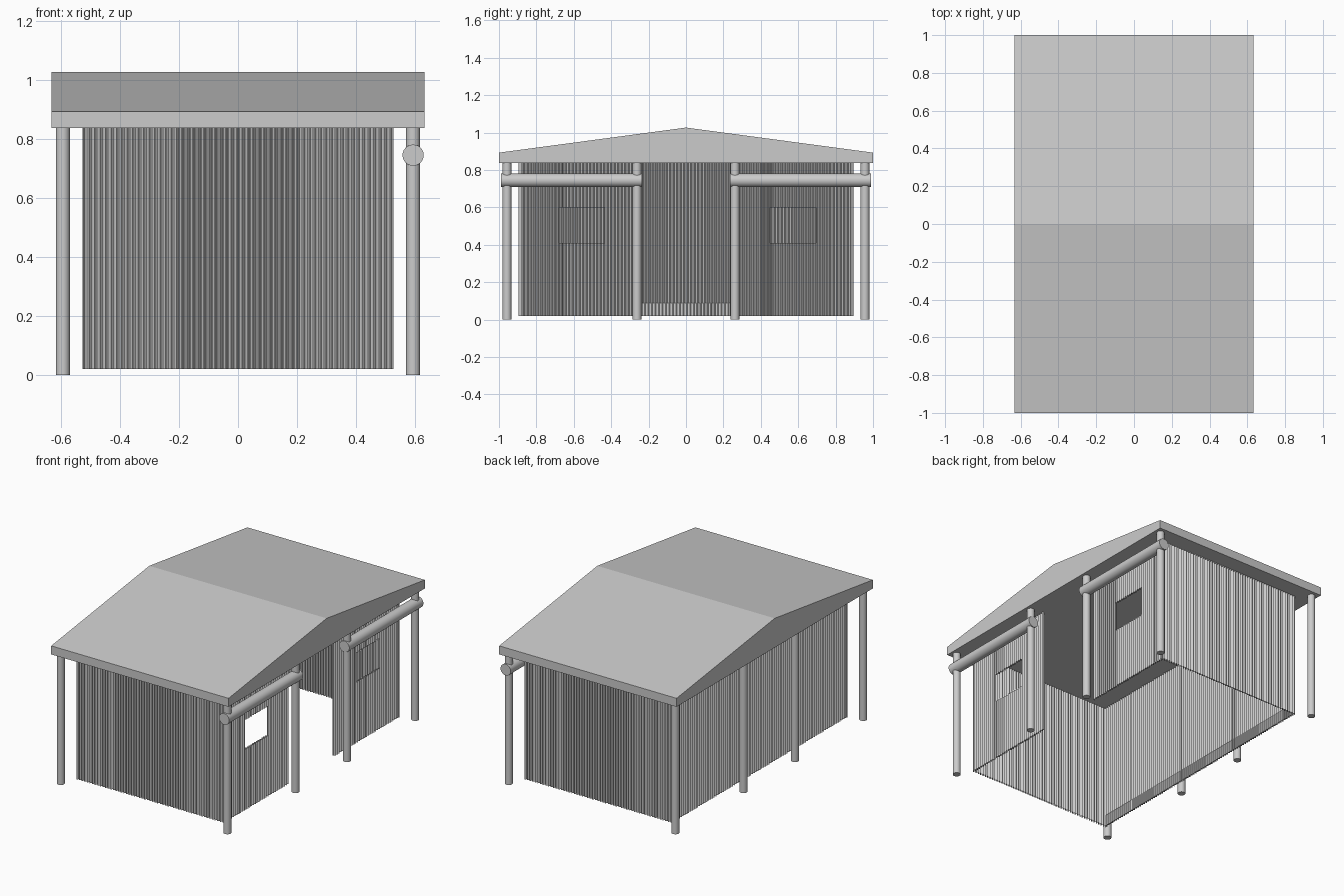
import bpy, bmesh, math

if "Cube" in bpy.data.objects:
    bpy.data.objects.remove(bpy.data.objects["Cube"])

PITCH, AMP, THICK = 0.0186, 0.006, 0.006
WALL_X, WALL_Y = 0.527, 0.895          # outer faces of the walls
Z0, Z1 = 0.02, 0.842


def finish(name, bm, angle=None):
    bmesh.ops.recalc_face_normals(bm, faces=bm.faces)
    me = bpy.data.meshes.new(name)
    bm.to_mesh(me)
    bm.free()
    ob = bpy.data.objects.new(name, me)
    bpy.context.collection.objects.link(ob)
    if angle:
        bpy.ops.object.select_all(action='DESELECT')
        ob.select_set(True)
        bpy.context.view_layer.objects.active = ob
        bpy.ops.object.shade_smooth_by_angle(angle=math.radians(angle))
    return ob


def prism(bm, base, vec):
    """Extrude a closed outline along vec into a solid."""
    face = bm.faces.new([bm.verts.new(p) for p in base])
    ext = bmesh.ops.extrude_face_region(bm, geom=[face], use_keep_orig=True)
    verts = [v for v in ext['geom'] if isinstance(v, bmesh.types.BMVert)]
    bmesh.ops.translate(bm, verts=verts, vec=vec)


def sheet(bm, axis, pos, a, b, z0=Z0, z1=Z1):
    """Corrugated solid sheet running from a to b along the axis, centred on pos."""
    n = max(2, round((b - a) / PITCH * 8))
    us = [a + (b - a) * i / n for i in range(n + 1)]
    rows = []
    for u in us:
        d = pos + AMP * math.sin(2 * math.pi * u / PITCH)
        pair = [d - THICK / 2, d + THICK / 2]
        pts = [(u, w) if axis == 'x' else (w, u) for w in pair]
        rows.append([bm.verts.new((*p, z)) for z in (z0, z1) for p in pts])
    for r, s in zip(rows, rows[1:]):
        for i, j in ((0, 1), (1, 3), (3, 2), (2, 0)):
            bm.faces.new((r[i], r[j], s[j], s[i]))
    for r in (rows[0], rows[-1]):
        bm.faces.new((r[0], r[1], r[3], r[2]))


def pole(name, p, q, r):
    """Round pole between two points that differ along one axis."""
    bm = bmesh.new()
    ring = []
    for i in range(24):
        c, s = (f(2 * math.pi * i / 24) * r for f in (math.cos, math.sin))
        ring.append((p[0] + c, p[1] + s, p[2]) if p[2] != q[2]
                    else (p[0] + c, p[1], p[2] + s))
    prism(bm, ring, [q[k] - p[k] for k in range(3)])
    return finish(name, bm, 40)


# Roof: solid low gable with flat underside
bm = bmesh.new()
prism(bm, [(-0.633, y, z) for y, z in
           ((-1, 0.838), (1, 0.838), (1, 0.893), (0, 1.027), (-1, 0.893))], (1.266, 0, 0))
finish("roof", bm)

# Corrugated walls
half = AMP + THICK / 2
cx, cy = WALL_X - half, WALL_Y - half
for name, y in (("front_wall", -cy), ("back_wall", cy)):
    bm = bmesh.new()
    sheet(bm, 'x', y, -WALL_X, WALL_X)
    finish(name, bm, 50)

bm = bmesh.new()
sheet(bm, 'y', -cx, -cy, cy)
finish("left_wall", bm, 50)

# Right wall halves, each with a window, leaving the doorway between
for name, y0, w0, w1, y1 in (("right_wall_front", -cy, -0.68, -0.435, -0.232),
                             ("right_wall_back", 0.235, 0.45, 0.695, cy)):
    bm = bmesh.new()
    sheet(bm, 'y', cx, y0, w0)
    sheet(bm, 'y', cx, w1, y1)
    sheet(bm, 'y', cx, w0, w1, Z0, 0.41)
    sheet(bm, 'y', cx, w0, w1, 0.60, Z1)
    finish(name, bm, 50)

# Thin base board set into the inside of the left wall
bm = bmesh.new()
prism(bm, [(-cx, -cy, Z0), (-cx + 0.006, -cy, Z0),
           (-cx + 0.006, -cy, 0.09), (-cx, -cy, 0.09)], (0, 2 * cy, 0))
finish("base_board", bm)

# Posts along both sides
for side, x in (("left", -0.594), ("right", 0.594)):
    for i, y in enumerate((-0.957, -0.262, 0.262, 0.957)):
        pole(f"{side}_post_{i + 1}", (x, y, 0), (x, y, 0.85), 0.0235)

# Round beams on the right side
for name, a, b in (("front_beam", -0.99, -0.235), ("back_beam", 0.235, 0.99)):
    pole(name, (0.594, a, 0.745), (0.594, b, 0.745), 0.036)
